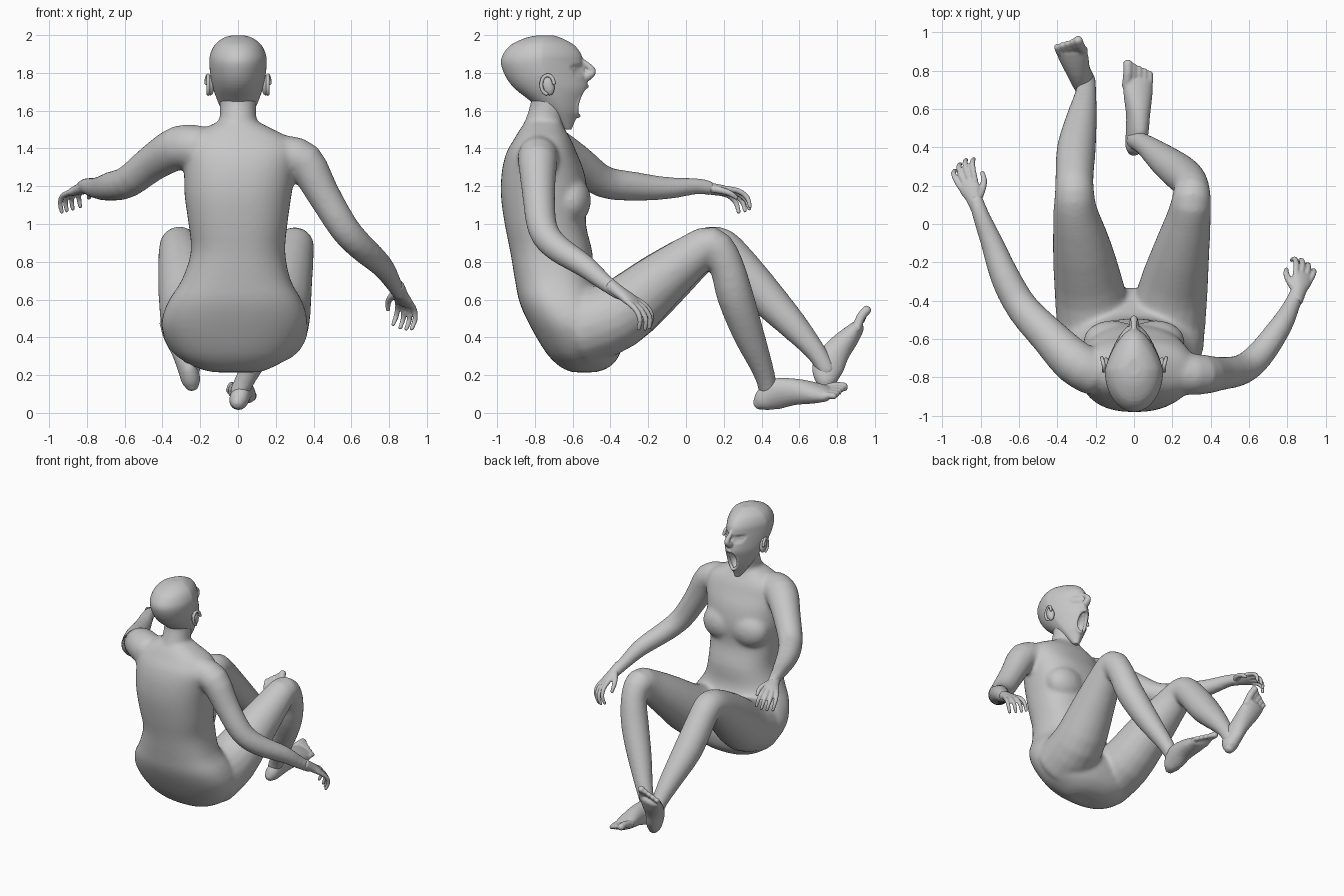
import bpy, bmesh, math
from mathutils import Vector, Matrix

cube = bpy.data.objects.get("Cube")
if cube:
    bpy.data.objects.remove(cube)

skin = bpy.data.materials.new("grey_clay")
skin.use_nodes = True
GREY = (0.57, 0.57, 0.57, 1)
skin.diffuse_color = GREY
skin.node_tree.nodes["Principled BSDF"].inputs["Base Color"].default_value = GREY


def spline(rows, steps=3):
    """Smooth in-between rows on a curve through the given rows."""
    out = []
    for k in range(len(rows) - 1):
        quad = [rows[max(k - 1, 0)], rows[k], rows[k + 1], rows[min(k + 2, len(rows) - 1)]]
        for t in (i / steps for i in range(steps)):
            out.append(tuple(b + t / 2 * (c - a + t * (2 * a - 5 * b + 4 * c - d
                             + t * (3 * (b - c) + d - a))) for a, b, c, d in zip(*quad)))
    return out + [rows[-1]]


def loft(bm, rings):
    """Skin a closed surface over a list of rings of points."""
    loops = [[bm.verts.new(p) for p in ring] for ring in rings]
    n = len(loops[0])
    for a, b in zip(loops, loops[1:]):
        for i in range(n):
            j = (i + 1) % n
            bm.faces.new((a[i], a[j], b[j], b[i]))
    bm.faces.new(loops[0][::-1])
    bm.faces.new(loops[-1])


def tube(bm, path, side=(1, 0, 0), sides=20, mat=Matrix()):
    """Tube through (x, y, z, half width, half height) with rounded ends."""
    path = spline(path)
    pts = [Vector(p[:3]) for p in path]
    size = [(p[3], p[-1]) for p in path]
    rings = []
    last = len(pts) - 1
    for k, p in enumerate(pts):
        t = (pts[min(k + 1, last)] - pts[max(k - 1, 0)]).normalized()
        u = (Vector(side) - t * t.dot(Vector(side))).normalized()
        v = t.cross(u)

        def ring(scale, shift):
            w, h = size[k]
            return [mat @ (p + t * shift + scale * (u * w * math.cos(a) + v * h * math.sin(a)))
                    for a in (2 * math.pi * i / sides for i in range(sides))]
        r = min(size[k])
        if k == 0:
            rings += [ring(0.4, -0.6 * r), ring(0.8, -0.35 * r)]
        rings.append(ring(1, 0))
        if k == last:
            rings += [ring(0.8, 0.35 * r), ring(0.4, 0.6 * r)]
    loft(bm, rings)


def level_rings(rows, n, power=1.0, taper=0.0):
    """Horizontal oval rings from (z, back y, front y, half width, centre x)."""
    rings = []
    for z, yb, yf, w, cx in spline(rows):
        ring = []
        for i in range(n):
            a = 2 * math.pi * i / n
            c, s = math.cos(a), math.sin(a)
            x = math.copysign(abs(c) ** power, c) * w * (1 - taper * max(s, 0))
            y = math.copysign(abs(s) ** power, s) * (yf - yb) / 2
            ring.append(Vector((cx + x, (yb + yf) / 2 + y, z)))
        rings.append(ring)
    return rings


def ball(bm, centre, radii, tilt=0.0):
    m = Matrix.Translation(centre) @ Matrix.Rotation(tilt, 4, "X") @ Matrix.Diagonal((*radii, 1))
    bmesh.ops.create_uvsphere(bm, u_segments=20, v_segments=12, radius=1, matrix=m)


def finish(name, bm, remesh=0, soften=6):
    bmesh.ops.recalc_face_normals(bm, faces=bm.faces[:])
    me = bpy.data.meshes.new(name)
    bm.to_mesh(me)
    bm.free()
    me.materials.append(skin)
    ob = bpy.data.objects.new(name, me)
    bpy.context.collection.objects.link(ob)
    if remesh:
        m = ob.modifiers.new("Blend", "REMESH")
        m.mode, m.voxel_size, m.use_smooth_shade = "VOXEL", remesh, True
        s = ob.modifiers.new("Soften", "SMOOTH")
        s.factor, s.iterations = 0.5, soften
    me.shade_smooth()


def frame(origin, forward, up):
    """Matrix with local x = side, y = forward, z = up."""
    f = Vector(forward).normalized()
    s = f.cross(Vector(up)).normalized()
    u = s.cross(f)
    m = Matrix((s, f, u)).transposed().to_4x4()
    m.translation = origin
    return m


# Body: torso, neck, bust and limbs blended into one skin
bm = bmesh.new()
loft(bm, level_rings([
    (.215, -.6, -.48, .12, -.01), (.24, -.66, -.41, .2, -.02), (.31, -.735, -.35, .31, -.02),
    (.45, -.82, -.335, .385, -.02), (.58, -.88, -.41, .36, -.015), (.7, -.905, -.485, .29, -.01),
    (.85, -.93, -.495, .25, 0), (1.0, -.96, -.53, .262, 0), (1.15, -.98, -.52, .283, 0),
    (1.28, -.975, -.54, .295, .01), (1.38, -.95, -.58, .3, .02), (1.45, -.91, -.61, .27, .01),
    (1.5, -.88, -.64, .19, 0), (1.54, -.85, -.66, .11, 0)], 40, 0.85))
tube(bm, [(0, -.77, 1.42, .13), (0, -.75, 1.54, .1), (0, -.725, 1.64, .097), (0, -.73, 1.74, .1)])
for sx in (-1, 1):
    ball(bm, (sx * .115, -.61, 1.125), (.15, .108, .13))
tube(bm, [(.24, -.78, 1.36, .11), (.35, -.785, 1.33, .105), (.45, -.78, 1.16, .088),
          (.56, -.76, .98, .08), (.65, -.69, .88, .074), (.76, -.54, .78, .062),
          (.82, -.43, .69, .046), (.855, -.345, .63, .039)], (0, 1, 0))
tube(bm, [(-.2, -.78, 1.4, .12), (-.31, -.72, 1.405, .117), (-.45, -.58, 1.325, .098),
          (-.58, -.44, 1.225, .086), (-.67, -.28, 1.2, .078), (-.74, -.1, 1.19, .06),
          (-.8, .05, 1.2, .045), (-.825, .13, 1.19, .04)], (0, 0, 1))
tube(bm, [(.17, -.56, .45, .2), (.2, -.36, .52, .185), (.245, -.15, .69, .15),
          (.285, .03, .83, .117), (.3, .135, .885, .102), (.295, .21, .79, .092),
          (.25, .26, .62, .097), (.16, .33, .42, .084), (.06, .41, .22, .058),
          (.0, .44, .1, .05)])
tube(bm, [(-.2, -.56, .45, .2), (-.23, -.36, .52, .185), (-.27, -.13, .70, .155),
          (-.305, .06, .845, .117), (-.31, .165, .885, .103), (-.31, .25, .82, .1),
          (-.3, .4, .64, .102), (-.27, .57, .46, .078), (-.25, .69, .32, .055),
          (-.25, .75, .22, .052)])
finish("body", bm, remesh=0.012, soften=16)

# Feet: tapering sole with a row of toes, thick toe on the inner side
for name, origin, forward, up, inner in (
        ("right_foot", (-.02, .39, 0), (.03, .45, .07), (.35, 0, 1), -1),
        ("left_foot", (-.24, .785, .115), (-.115, .22, .41), (0, -1, .4), 1)):
    bm = bmesh.new()
    m = frame(origin, forward, up)
    tube(bm, [(0, 0, .05, .035, .035), (0, .03, .065, .05, .06), (0, .1, .09, .055, .085),
              (0, .2, .087, .062, .072), (0, .3, .065, .078, .055), (0, .37, .05, .08, .036)],
         mat=m)
    for i in range(5):
        x = inner * (.062 - .031 * i)
        r = .025 if i == 0 else .018
        end = .465 - .013 * i
        tube(bm, [(x, .34, .05, r), (x, .41 - .01 * i, .06, r), (x, end, .048, r)],
             sides=10, mat=m)
    finish(name, bm, remesh=0.007)

# Hands: flat palm, four curled fingers and a thumb
for name, origin, forward, up, thumb in (
        ("right_hand", (.855, -.36, .645), (.06, .2, -.14), (.3, 0, 1), -1),
        ("left_hand", (-.825, .11, 1.19), (-.1, .24, -.04), (-.3, 0, 1), 1)):
    bm = bmesh.new()
    m = frame(origin, forward, up)
    tube(bm, [(0, -.05, 0, .038, .036), (0, .03, 0, .043, .03), (0, .08, 0, .056, .025),
              (0, .12, -.003, .053, .019)], mat=m)
    for i in range(4):
        s = thumb * (.042 - .028 * i)
        reach = (.95, 1.05, 1, .85)[i]
        tube(bm, [(s, .1, 0, .016), (s * 1.25, .1 + .065 * reach, -.005, .015),
                  (s * 1.4, .1 + .115 * reach, -.035, .014),
                  (s * 1.4, .1 + .135 * reach, -.085, .011)], sides=10, mat=m)
    tube(bm, [(thumb * .02, .02, -.005, .024), (thumb * .06, .06, -.02, .019),
              (thumb * .08, .1, -.035, .016), (thumb * .08, .14, -.055, .012)],
         (0, 0, 1), sides=10, mat=m)
    finish(name, bm, remesh=0.006, soften=4)

# Head: egg-shaped skull running down into a dropped jaw
bm = bmesh.new()
loft(bm, level_rings([
    (1.5, -.645, -.605, .022, 0), (1.55, -.7, -.585, .055, 0), (1.6, -.76, -.56, .085, 0),
    (1.66, -.835, -.54, .112, 0), (1.72, -.91, -.52, .132, 0), (1.78, -.955, -.53, .145, 0),
    (1.85, -.98, -.545, .152, 0), (1.9, -.968, -.555, .147, 0), (1.95, -.925, -.595, .122, 0),
    (1.985, -.85, -.66, .077, 0), (1.998, -.79, -.7, .035, 0)], 64, taper=0.32))
# Hollows pressed into the face: open mouth and eye sockets
for cx, cz, rx, rz, depth in ((0, 1.65, .042, .08, .08), (.05, 1.82, .036, .025, .02),
                              (-.05, 1.82, .036, .025, .02)):
    for v in bm.verts:
        d = ((v.co.x - cx) / rx) ** 2 + ((v.co.z - cz) / rz) ** 2
        if d < 1 and v.co.y > -.66:
            v.co.y -= depth * (1 - d) ** 0.5
# Nose and eyeballs blended into the face
tube(bm, [(0, -.565, 1.875, .014), (0, -.535, 1.85, .016), (0, -.505, 1.825, .018),
          (0, -.494, 1.805, .019), (0, -.52, 1.785, .027, .02), (0, -.55, 1.77, .024)], sides=12)
for sx in (-1, 1):
    ball(bm, (sx * .05, -.605, 1.82), (.022, .022, .016))
# Lips ringing the open mouth
lip = []
for k in range(17):
    a = 2 * math.pi * k / 16
    z = 1.65 + .078 * math.sin(a)
    lip.append((.04 * math.cos(a), -.547 + .022 * math.sin(a) - .026 * abs(math.cos(a)), z, .012))
tube(bm, lip, (0, 1, 0), sides=8)
finish("head", bm, remesh=0.006, soften=4)

# Ears: flat shell with a raised rim
for name, sx in (("right_ear", 1), ("left_ear", -1)):
    bm = bmesh.new()
    ball(bm, (sx * .146, -.73, 1.735), (.022, .032, .055), 0.25)
    rim = []
    for k in range(9):
        a = math.radians(-100 + 32 * k) + .3
        rim.append((sx * (.158 + .01 * max(0, -math.cos(a))), -.732 - .034 * math.cos(a),
                    1.737 + .05 * math.sin(a), .01))
    tube(bm, rim, sides=8)
    finish(name, bm)
